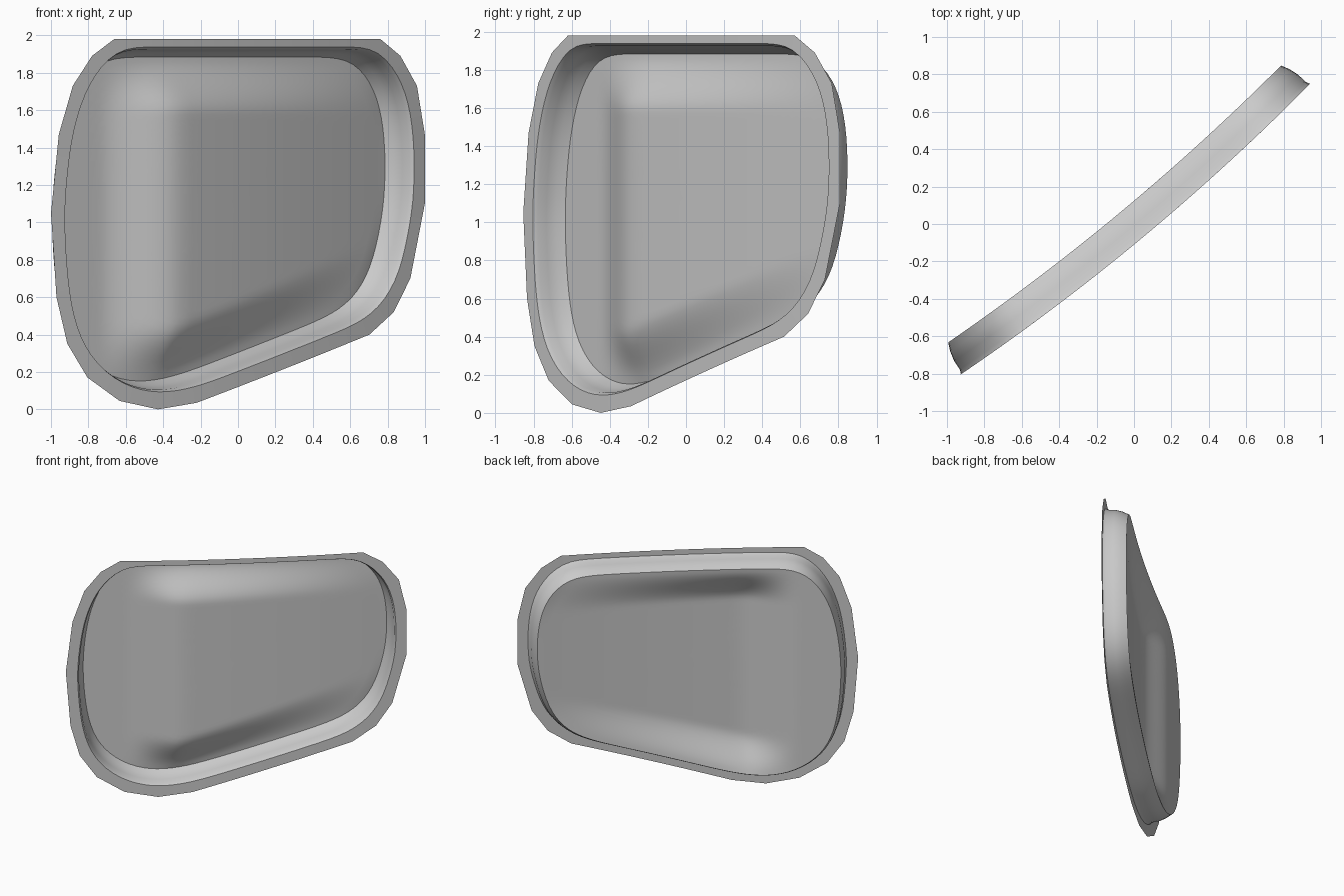
import bpy, bmesh, math
from mathutils import Vector

cube = bpy.data.objects.get("Cube")
if cube:
    bpy.data.objects.remove(cube)

# Rim outline, clockwise: (distance along the panel, height)
RIM = [(-.905, 1.98), (.95, 1.98), (1.10, 1.89), (1.225, 1.73), (1.285, 1.47),
       (1.285, 1.10), (1.175, .70), (1.05, .52), (.87, .40), (-.355, .035),
       (-.615, 0), (-.87, .045), (-1.08, .17), (-1.21, .35), (-1.28, .60),
       (-1.315, 1.05), (-1.265, 1.47), (-1.175, 1.73), (-1.05, 1.89)]
DEPTH = .18


def smoothstep(a, b, v):
    k = min(1, max(0, (v - a) / (b - a)))
    return k * k * (3 - 2 * k)


def place(t, z, n):
    """Turn panel coordinates (along, up, backwards) to the diagonal stance."""
    n += .04 * t * t - .085
    return Vector((.768 * t - .64 * n, .64 * t + .768 * n, z))


def resample(points, step):
    out = []
    for a, b in zip(points, points[1:] + points[:1]):
        a, b = Vector(a), Vector(b)
        count = max(2, round((b - a).length / step))
        out += [a.lerp(b, i / count) for i in range(count)]
    return out


def smooth(loop, times):
    for _ in range(times):
        loop = [(loop[i - 1] + 2 * p + loop[(i + 1) % len(loop)]) / 4
                for i, p in enumerate(loop)]
    return loop


def inset(loop, width):
    """Move a clockwise loop inwards; width depends on the outward height."""
    out = []
    for i, p in enumerate(loop):
        d = (loop[(i + 1) % len(loop)] - loop[i - 1]).normalized()
        out.append(p + Vector((d.y, -d.x)) * width(d.x))
    return out


def panel_depth(t, z):
    """Floor of the recess, with a plateau raised towards the front."""
    low = max(.13, .298 * t + .27)
    rise = smoothstep(-.86, -.42, t) * min(1, max(0, (1.13 - t) / 1.5))
    rise *= smoothstep(low, low + .32, z) * (1 - smoothstep(1.58, 1.88, z))
    return DEPTH - .12 * rise


outer = resample(RIM, .07)
lip = inset(smooth(outer, 6), lambda up: .08 - .038 * max(0, up) ** 4)
shoulder = inset(lip, lambda up: .012)
floor_edge = smooth(inset(shoulder, lambda up: .042), 4)

# Stack of rings: flange, lip, wall, rounded foot, then the floor
rings = [[place(p.x, p.y, 0) for p in outer],
         [place(p.x, p.y, 0) for p in lip],
         [place(p.x, p.y, .025) for p in shoulder]]
for k in (.35, .7, 1):
    rings.append([place(*a.lerp(b, k * k), .025 + (DEPTH - .025) * k)
                  for a, b in zip(shoulder, floor_edge)])
centre = Vector((0, 1.1))
STEPS = 28
for s in range(1, STEPS):
    ring = [p.lerp(centre, s / STEPS) for p in floor_edge]
    rings.append([place(p.x, p.y, panel_depth(p.x, p.y)) for p in ring])

bm = bmesh.new()
verts = [[bm.verts.new(c) for c in ring] for ring in rings]
size = len(outer)
for a, b in zip(verts, verts[1:]):
    for i in range(size):
        j = (i + 1) % size
        bm.faces.new((a[i], b[i], b[j], a[j]))
hub = bm.verts.new(place(*centre, panel_depth(*centre)))
for i in range(size):
    bm.faces.new((verts[-1][i], hub, verts[-1][(i + 1) % size]))
bmesh.ops.recalc_face_normals(bm, faces=bm.faces)
# Face the floor to the front
bm.normal_update()
if hub.normal.y > 0:
    bmesh.ops.reverse_faces(bm, faces=bm.faces)
mesh = bpy.data.meshes.new("recessed_panel")
bm.to_mesh(mesh)
bm.free()

grey = bpy.data.materials.new("plain_grey")
grey.use_nodes = True
colour = (.6, .6, .6, 1)
grey.diffuse_color = colour
grey.node_tree.nodes["Principled BSDF"].inputs["Base Color"].default_value = colour
mesh.materials.append(grey)

panel = bpy.data.objects.new("recessed_panel", mesh)
bpy.context.collection.objects.link(panel)
bpy.context.view_layer.objects.active = panel
panel.select_set(True)
bpy.ops.object.shade_smooth_by_angle(angle=math.radians(32))
